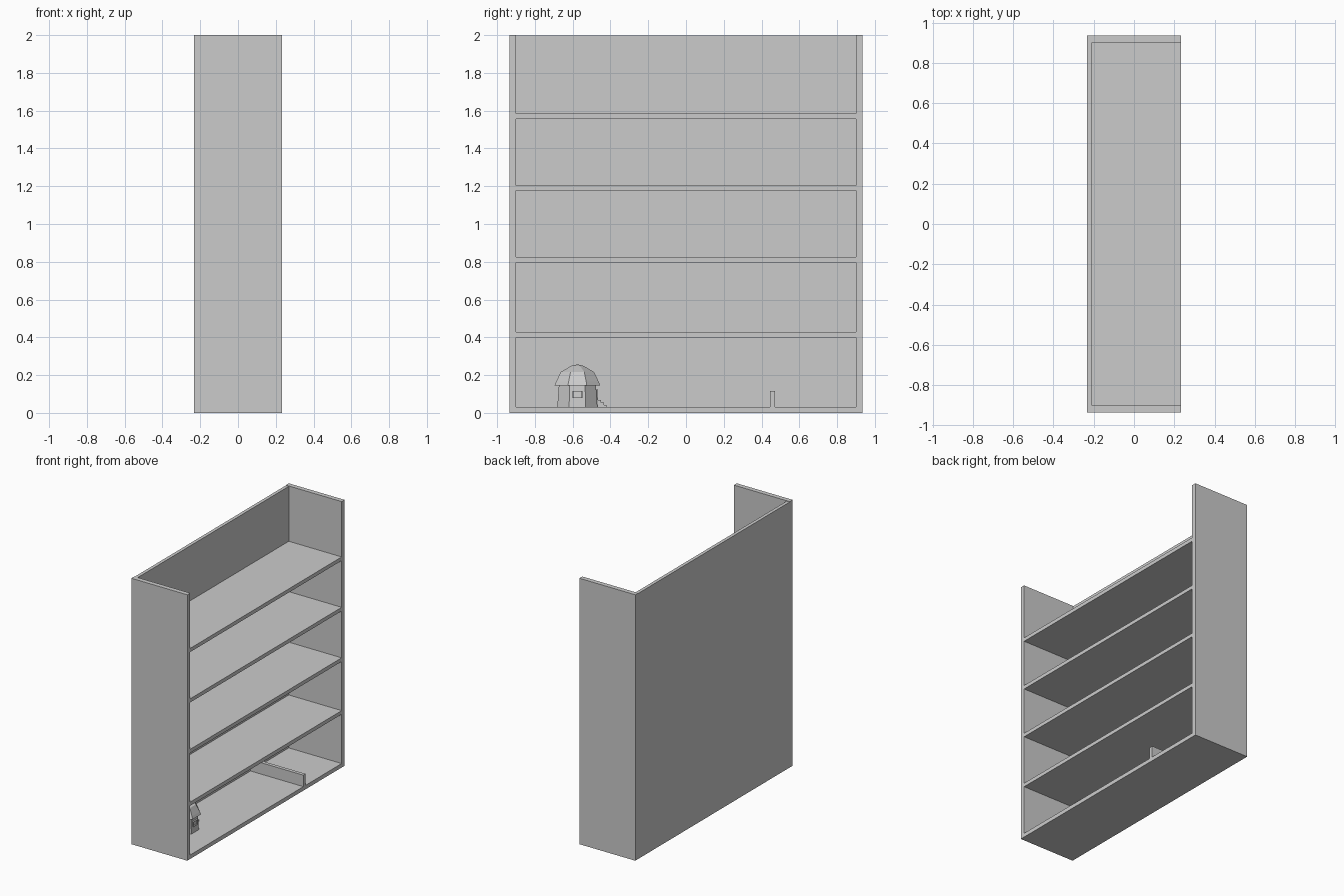
import bpy, math
from mathutils import Matrix, Vector

if "Cube" in bpy.data.objects:
    bpy.data.objects.remove(bpy.data.objects["Cube"])


def mesh_object(name, verts, faces):
    mesh = bpy.data.meshes.new(name)
    mesh.from_pydata(verts, [], faces)
    mesh.update()
    obj = bpy.data.objects.new(name, mesh)
    bpy.context.collection.objects.link(obj)
    return obj


def box(name, x0, x1, y0, y1, z0, z1):
    verts = [(x, y, z) for x in (x0, x1) for y in (y0, y1) for z in (z0, z1)]
    faces = [(0, 1, 3, 2), (4, 6, 7, 5), (0, 4, 5, 1),
             (2, 3, 7, 6), (0, 2, 6, 4), (1, 5, 7, 3)]
    return mesh_object(name, verts, faces)


def lathe(name, profile, sides, x, y):
    """Closed faceted solid from a (radius, height) profile, flats facing the axes."""
    verts, faces = [], []
    for r, z in profile:
        for i in range(sides):
            a = math.tau * (i + 0.5) / sides
            verts.append((x + r * math.cos(a), y + r * math.sin(a), z))
    for k in range(len(profile) - 1):
        for i in range(sides):
            j = (i + 1) % sides
            faces.append((k * sides + i, k * sides + j,
                          (k + 1) * sides + j, (k + 1) * sides + i))
    n = len(profile)
    faces.append(tuple(reversed(range(sides))))
    faces.append(tuple(range((n - 1) * sides, n * sides)))
    return mesh_object(name, verts, faces)


# Case dimensions
X0, X1 = -0.2325, 0.2325
Y_IN, Y_OUT = 0.90, 0.935
BACK = X0 + 0.025
FLOOR = 0.03

# Side panels
for name, s in (("left_side", -1), ("right_side", 1)):
    ys = sorted((s * Y_IN, s * Y_OUT))
    box(name, X0, X1, ys[0], ys[1], 0, 2)

# Back panel, a hair lower than the sides
box("back_panel", X0, BACK, -Y_IN, Y_IN, 0, 1.997)

# Base and shelves
box("base", BACK, X1, -Y_IN, Y_IN, 0, FLOOR)
for i, z in enumerate((0.40, 0.797, 1.177, 1.556)):
    box(f"shelf_{i + 1}", BACK, X1, -Y_IN, Y_IN, z, z + 0.028)

# Low divider on the base
box("divider", BACK, X1, 0.445, 0.472, FLOOR, 0.116)

# Small hut: tapered walls and a faceted domed roof
HX, HY = -0.06, -0.575
lathe("hut_walls", [(0.115, FLOOR), (0.105, 0.16)], 8, HX, HY)
lathe("hut_roof", [(0.108, 0.145), (0.13, 0.146), (0.122, 0.165),
                   (0.095, 0.217), (0.035, 0.249), (0.008, 0.255)], 8, HX, HY)

# Hut window frame on the open side
wx = HX + 0.092
for s in (-1, 1):
    yc = HY + s * 0.023
    box("window_jamb", wx, wx + 0.02, yc - 0.003, yc + 0.003, 0.078, 0.116)
for z in (0.078, 0.112):
    box("window_rail", wx, wx + 0.02, HY - 0.02, HY + 0.02, z, z + 0.004)

# Hut door and steps on the side
box("hut_door", HX - 0.025, HX + 0.025, HY + 0.08, HY + 0.108, FLOOR, 0.125)
for i in range(3):
    box(f"step_{i + 1}", HX - 0.03, HX + 0.03, HY + 0.09, HY + 0.155 - i * 0.015,
        FLOOR + i * 0.013, FLOOR + (i + 1) * 0.013)
